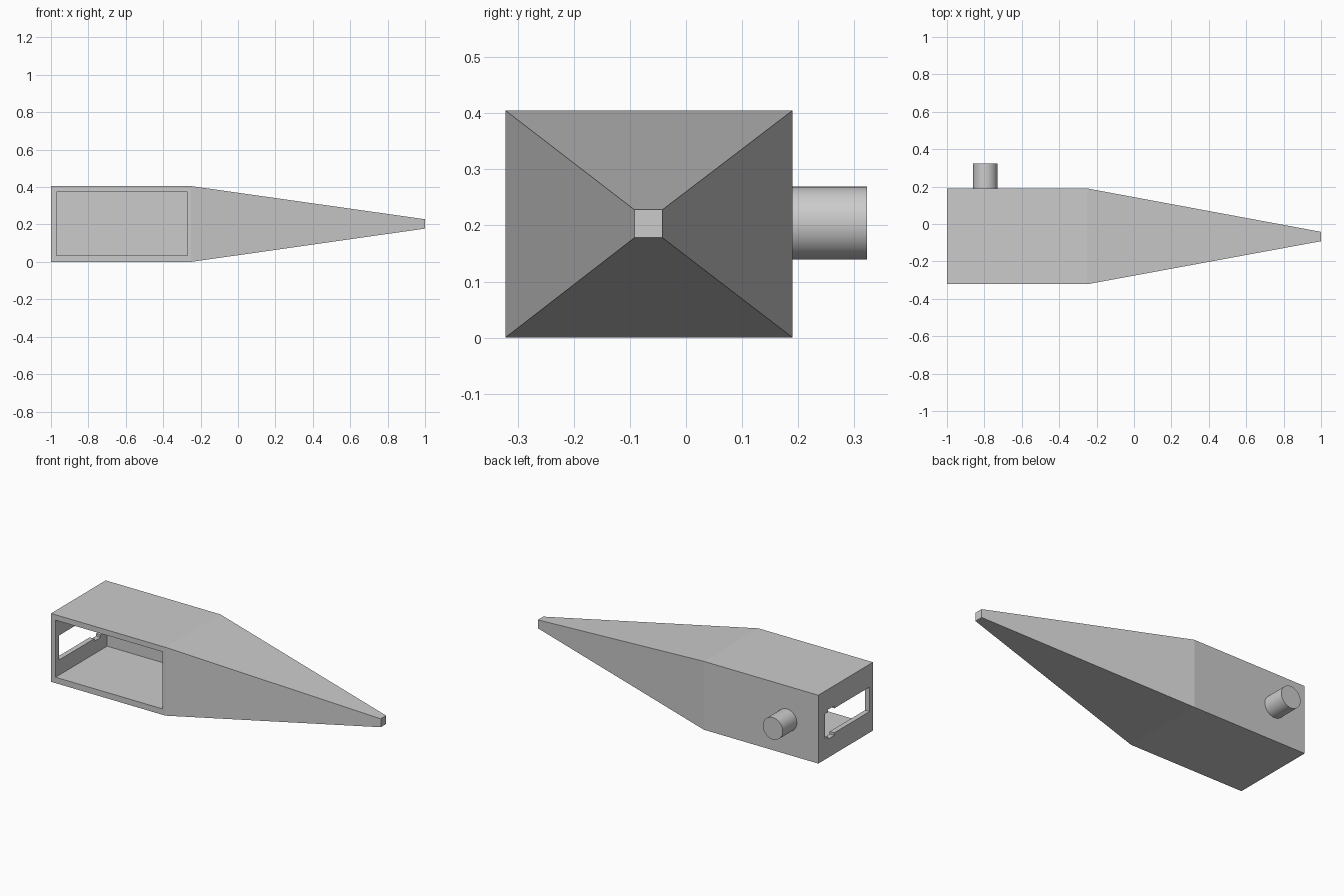
import bpy
import bmesh
import math

cube = bpy.data.objects.get("Cube")
if cube:
    bpy.data.objects.remove(cube, do_unlink=True)

grey = bpy.data.materials.new("plain grey")
grey.use_nodes = True
colour = (0.6, 0.6, 0.6, 1)
grey.diffuse_color = colour
grey.node_tree.nodes["Principled BSDF"].inputs["Base Color"].default_value = colour


def loft(name, sections):
    """Join rectangular sections (x, y0, y1, z0, z1) into a closed solid."""
    bm = bmesh.new()
    rings = [[bm.verts.new(p) for p in ((x, y0, z0), (x, y1, z0), (x, y1, z1), (x, y0, z1))]
             for x, y0, y1, z0, z1 in sections]
    for a, b in zip(rings, rings[1:]):
        for i in range(4):
            j = (i + 1) % 4
            bm.faces.new((a[i], a[j], b[j], b[i]))
    bm.faces.new(rings[0])
    bm.faces.new(rings[-1])
    bmesh.ops.recalc_face_normals(bm, faces=bm.faces[:])
    mesh = bpy.data.meshes.new(name)
    bm.to_mesh(mesh)
    bm.free()
    mesh.materials.append(grey)
    obj = bpy.data.objects.new(name, mesh)
    bpy.context.collection.objects.link(obj)
    return obj


def cut(target, name, x0, x1, y0, y1, z0, z1):
    """Subtract a box from the target, then discard the box."""
    cutter = loft(name, [(x0, y0, y1, z0, z1), (x1, y0, y1, z0, z1)])
    cutter.hide_render = True
    mod = target.modifiers.new(name, 'BOOLEAN')
    mod.operation = 'DIFFERENCE'
    mod.solver = 'EXACT'
    mod.object = cutter
    bpy.context.view_layer.objects.active = target
    bpy.ops.object.modifier_apply(modifier=mod.name)
    bpy.data.objects.remove(cutter, do_unlink=True)


# Box body with a long four-sided taper to a small square tip
body = loft("tapered_body", [(-1, -0.322, 0.19, 0, 0.405),
                             (-0.25, -0.322, 0.19, 0, 0.405),
                             (1, -0.092, -0.042, 0.178, 0.228)])

# Compartment open at the front
cut(body, "compartment", -0.97, -0.27, -0.5, 0.16, 0.035, 0.373)

# End window with a slightly taller notch near its back edge
cut(body, "end_window", -1.1, -0.9, -0.29, 0.125, 0.125, 0.27)
cut(body, "end_window_notch", -1.1, -0.9, 0.04, 0.1, 0.11, 0.285)

# Round peg on the back
bpy.ops.mesh.primitive_cylinder_add(vertices=64, radius=0.065, depth=0.145,
                                    location=(-0.795, 0.2505, 0.204),
                                    rotation=(math.pi / 2, 0, 0))
peg = bpy.context.object
peg.name = "round_peg"
peg.data.materials.append(grey)
bpy.ops.object.shade_smooth_by_angle(angle=math.radians(30))
